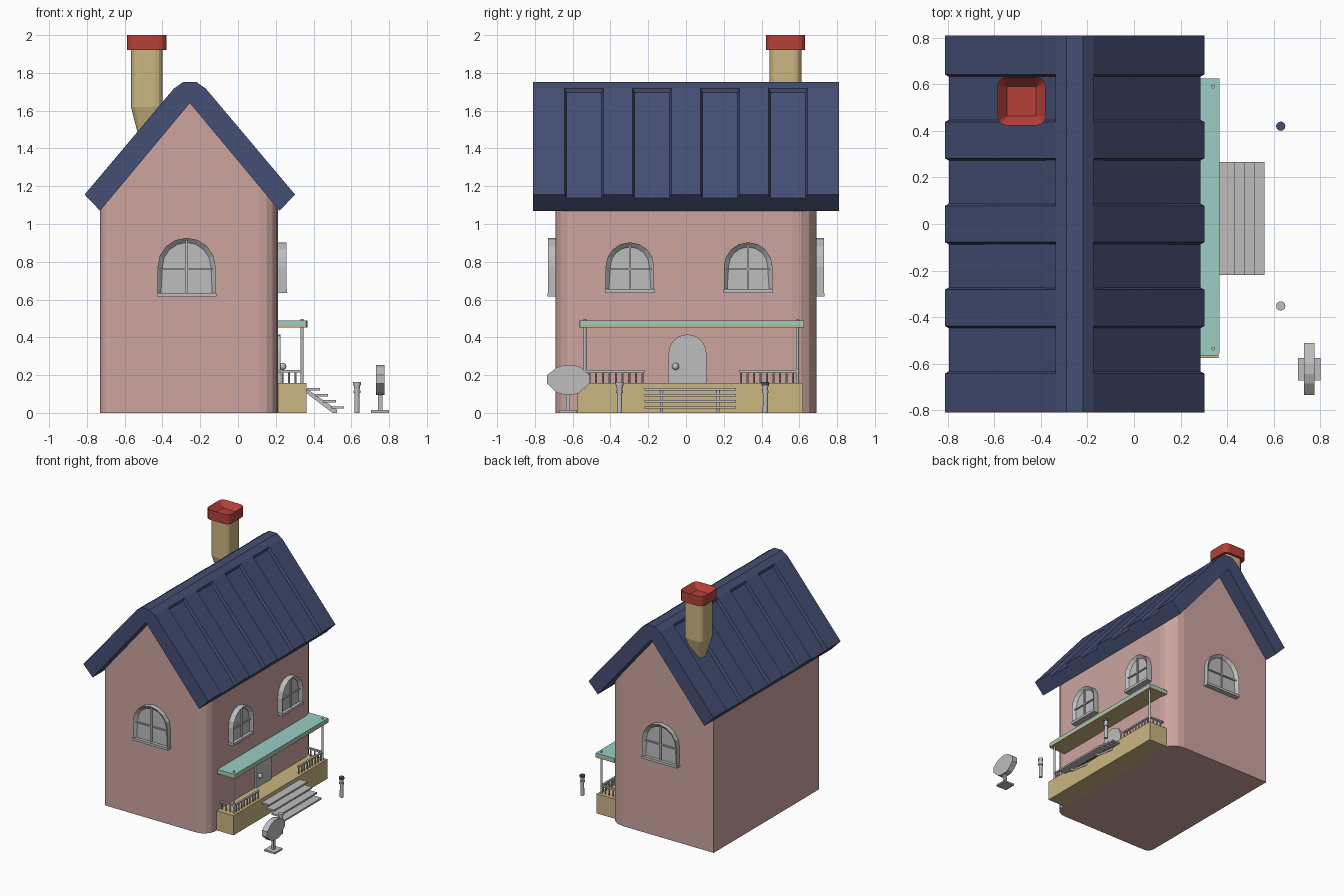
import bpy, bmesh
from math import sin, cos, pi
from mathutils import Vector

cube = bpy.data.objects.get("Cube")
if cube:
    bpy.data.objects.remove(cube, do_unlink=True)


def material(name, rgb):
    lin = [((c / 255 + 0.055) / 1.055) ** 2.4 for c in rgb] + [1]
    m = bpy.data.materials.new(name)
    m.use_nodes = True
    m.diffuse_color = lin
    m.node_tree.nodes["Principled BSDF"].inputs["Base Color"].default_value = lin
    return m


PINK = material("pink_plaster", (205, 165, 160))
NAVY = material("navy_tile", (68, 78, 115))
SAND = material("sand_stone", (203, 182, 130))
RED = material("red_clay", (182, 64, 58))
TEAL = material("teal_paint", (156, 206, 196))
GREY = material("plain_grey", (190, 190, 190))


def finish(name, bm, mat):
    bmesh.ops.recalc_face_normals(bm, faces=bm.faces)
    me = bpy.data.meshes.new(name)
    bm.to_mesh(me)
    bm.free()
    me.materials.append(mat)
    ob = bpy.data.objects.new(name, me)
    bpy.context.collection.objects.link(ob)
    return ob


def place(axis, u, v, d):
    return {"x": (d, u, v), "y": (u, d, v), "z": (u, v, d)}[axis]


def loft(axis, rings):
    """Closed solid through (depth, profile) rings; returns the mesh and its last cap."""
    bm = bmesh.new()
    loops = [[bm.verts.new(place(axis, u, v, d)) for u, v in p] for d, p in rings]
    n = len(loops[0])
    for a, b in zip(loops, loops[1:]):
        for i in range(n):
            j = (i + 1) % n
            bm.faces.new((a[i], a[j], b[j], b[i]))
    bm.faces.new(loops[0])
    return bm, bm.faces.new(loops[-1])


def prism(name, axis, profile, lo, hi, mat):
    return finish(name, loft(axis, [(lo, profile), (hi, profile)])[0], mat)


def recessed(name, axis, profile, lo, hi, rim, depth, mat):
    bm, cap = loft(axis, [(lo, profile), (hi, profile)])
    bmesh.ops.recalc_face_normals(bm, faces=bm.faces)
    bmesh.ops.inset_individual(bm, faces=[cap], thickness=rim)
    inward = cap.normal * -depth
    bmesh.ops.translate(bm, verts=cap.verts[:], vec=inward)
    return finish(name, bm, mat)


def rect(u0, v0, u1, v1):
    return [(u0, v0), (u1, v0), (u1, v1), (u0, v1)]


def rounded(u0, v0, u1, v1, radii, seg=4):
    """Rectangle with one radius per corner, counter-clockwise from the low corner."""
    pts = []
    for k, ((u, v), r) in enumerate(zip(rect(u0, v0, u1, v1), radii)):
        su, sv = (1 if k in (0, 3) else -1), (1 if k < 2 else -1)
        for i in range(seg + 1 if r else 1):
            a = pi + k * pi / 2 + i * pi / 2 / seg
            pts.append((u + su * r + r * cos(a), v + sv * r + r * sin(a)))
    return pts


def arch(c, z, w, h, seg=8):
    r = w / 2
    top = [(c + r * cos(pi * i / seg), z + h - r + r * sin(pi * i / seg)) for i in range(seg + 1)]
    return [(c - r, z), (c + r, z)] + top


def circle(c, r, n=12):
    return [(c[0] + r * cos(2 * pi * i / n), c[1] + r * sin(2 * pi * i / n)) for i in range(n)]


# House walls, trimmed to the gable slopes
MID, PITCH = -0.255, 1.19
bm, _ = loft("z", [(z, rounded(-0.73, -0.69, 0.213, 0.69, (0.05, 0.1, 0.13, 0))) for z in (0, 1.7)])
for side in (1, -1):
    bmesh.ops.bisect_plane(bm, geom=bm.verts[:] + bm.edges[:] + bm.faces[:], clear_outer=True,
                           plane_co=(MID, 0, 1.645), plane_no=Vector((PITCH * side, 0, 1)).normalized())
    bmesh.ops.holes_fill(bm, edges=[e for e in bm.edges if e.is_boundary])
finish("house_walls", bm, PINK)

# Roof shell with a rounded ridge
half = [(0.475, 1.07), (0.54, 1.138), (0.078, 1.695), (0.082, 1.718), (0.035, 1.752)]
shell = [(0, 1.64)] + half + [(-x, z) for x, z in reversed(half)]
prism("roof_shell", "y", [(MID + x, z) for x, z in shell], -0.81, 0.81, NAVY)

# Raised roof panels, every second strip of nine
STRIP = 1.62 / 9
for side, word in ((1, "left"), (-1, "right")):
    for k in range(0, 9, 2):
        y0, y1 = -0.81 + k * STRIP, -0.81 + (k + 1) * STRIP
        t0, t1 = (0 if k == 0 else 0.012), (0 if k == 8 else 0.012)
        low = [(MID + side * x, z) for x, z in ((0.535, 1.132), (0.07, 1.69))]
        high = [(MID + side * x, z) for x, z in ((0.557, 1.156), (0.082, 1.72))]
        bm = bmesh.new()
        for (xa, za), (xb, zb) in zip(low, high):
            for p in ((xa, y0, za), (xa, y1, za), (xb, y1 - t1, zb), (xb, y0 + t0, zb)):
                bm.verts.new(p)
        bmesh.ops.convex_hull(bm, input=bm.verts[:])
        finish(f"roof_panel_{word}_{k // 2}", bm, NAVY)

# Chimney with tapered foot and hollow cap
def stack(h, r):
    return rounded(-0.483 - h, 0.527 - h, -0.483 + h, 0.527 + h, (r,) * 4, 3)

finish("chimney", loft("z", [(1.45, stack(0.04, 0.02)), (1.62, stack(0.084, 0.04)),
                             (1.93, stack(0.084, 0.04))])[0], SAND)
recessed("chimney_cap", "z", stack(0.104, 0.04), 1.92, 2.0, 0.042, 0.05, RED)


# Arched windows
def window(name, axis, c, z, w, h, wall, out):
    s = 1 if out > wall else -1
    glass = out - s * 0.025
    recessed(name + "_frame", axis, arch(c, z, w - 0.008, h), wall - s * 0.02, out - s * 0.002, 0.025, 0.023, GREY)
    prism(name + "_sill", axis, rect(c - w / 2, z, c + w / 2, z + 0.02), wall - s * 0.02, out, GREY)
    prism(name + "_upright", axis, rect(c - 0.005, z + 0.01, c + 0.005, z + h - 0.015),
          glass - s * 0.01, glass + s * 0.01, GREY)
    prism(name + "_crossbar", axis, rect(c - w / 2 + 0.015, z + h * 0.45, c + w / 2 - 0.015, z + h * 0.45 + 0.01),
          glass - s * 0.01, glass + s * 0.01, GREY)

window("front_window", "y", -0.272, 0.615, 0.315, 0.312, -0.69, -0.732)
window("back_window", "y", -0.272, 0.615, 0.315, 0.312, 0.69, 0.732)
window("side_window_a", "x", -0.297, 0.635, 0.265, 0.268, 0.213, 0.26)
window("side_window_b", "x", 0.329, 0.635, 0.265, 0.268, 0.213, 0.26)

# Porch platform and door
prism("porch_platform", "z", rect(0.2, -0.575, 0.363, 0.62), 0, 0.158, SAND)
prism("door", "x", arch(0.008, 0.155, 0.2, 0.26, 12), 0.2, 0.225, GREY)
bm = bmesh.new()
bmesh.ops.create_uvsphere(bm, u_segments=12, v_segments=8, radius=0.019)
bmesh.ops.translate(bm, verts=bm.verts, vec=(0.237, -0.055, 0.246))
finish("door_knob", bm, GREY)

# Porch awning, posts and railings
for name, z0, z1, mat in (("awning_base", 0.452, 0.466, SAND), ("awning_top", 0.466, 0.488, TEAL)):
    prism(name, "z", rounded(0.2, -0.565, 0.368, 0.625, (0, 0.014, 0, 0), 2), z0, z1, mat)
RAIL = 0.34
for end, inner, word in ((-0.535, -0.22, "front"), (0.59, 0.28, "back")):
    prism(f"porch_post_{word}", "z", circle((RAIL, end), 0.008), 0.15, 0.497, GREY)
    a, b = sorted((end, inner))
    prism(f"long_rail_{word}", "z", rect(RAIL - 0.008, a, RAIL + 0.008, b), 0.214, 0.226, GREY)
    prism(f"short_rail_{word}", "z", rect(0.21, end - 0.008, RAIL, end + 0.008), 0.214, 0.226, GREY)
    spots = [(RAIL, inner + (end - inner) * (i + 0.3) / 9) for i in range(9)]
    spots += [(0.235 + 0.035 * i, end) for i in range(3)]
    for i, p in enumerate(spots):
        prism(f"baluster_{word}_{i}", "z", circle(p, 0.0055, 8), 0.15, 0.218, GREY)

# Steps on two sloping stringers
for i in range(4):
    x, z = 0.367 + 0.042 * i, 0.118 - 0.032 * i
    prism(f"step_{i}", "z", rect(x, -0.22, x + 0.067, 0.266), z, z + 0.013, GREY)
for i, y in enumerate((-0.13, 0.17)):
    prism(f"stringer_{i}", "y", [(0.36, 0.106), (0.5, 0), (0.525, 0), (0.525, 0.016), (0.36, 0.13)],
          y - 0.008, y + 0.008, GREY)

# Path lamps
for y, cap, word in ((-0.352, GREY, "front"), (0.42, NAVY, "back")):
    c = (0.63, y)
    finish(f"lamp_post_{word}", loft("z", [(z, circle(c, r)) for z, r in (
        (0, 0.014), (0.105, 0.013), (0.106, 0.018), (0.118, 0.018), (0.119, 0.014), (0.148, 0.016))])[0], GREY)
    prism(f"lamp_cap_{word}", "z", circle(c, 0.02), 0.146, 0.163, cap)

# Round sign board on a small stand
board = [(-0.735, 0.2), (-0.685, 0.24), (-0.645, 0.254), (-0.6, 0.254), (-0.56, 0.242), (-0.51, 0.2),
         (-0.51, 0.158), (-0.565, 0.105), (-0.6, 0.096), (-0.645, 0.096), (-0.685, 0.108), (-0.735, 0.155)]
prism("sign_board", "x", board, 0.73, 0.775, GREY)
prism("sign_post", "z", rect(0.742, -0.636, 0.764, -0.614), 0.005, 0.12, GREY)
prism("sign_base", "z", rect(0.704, -0.672, 0.8, -0.576), 0, 0.014, GREY)
